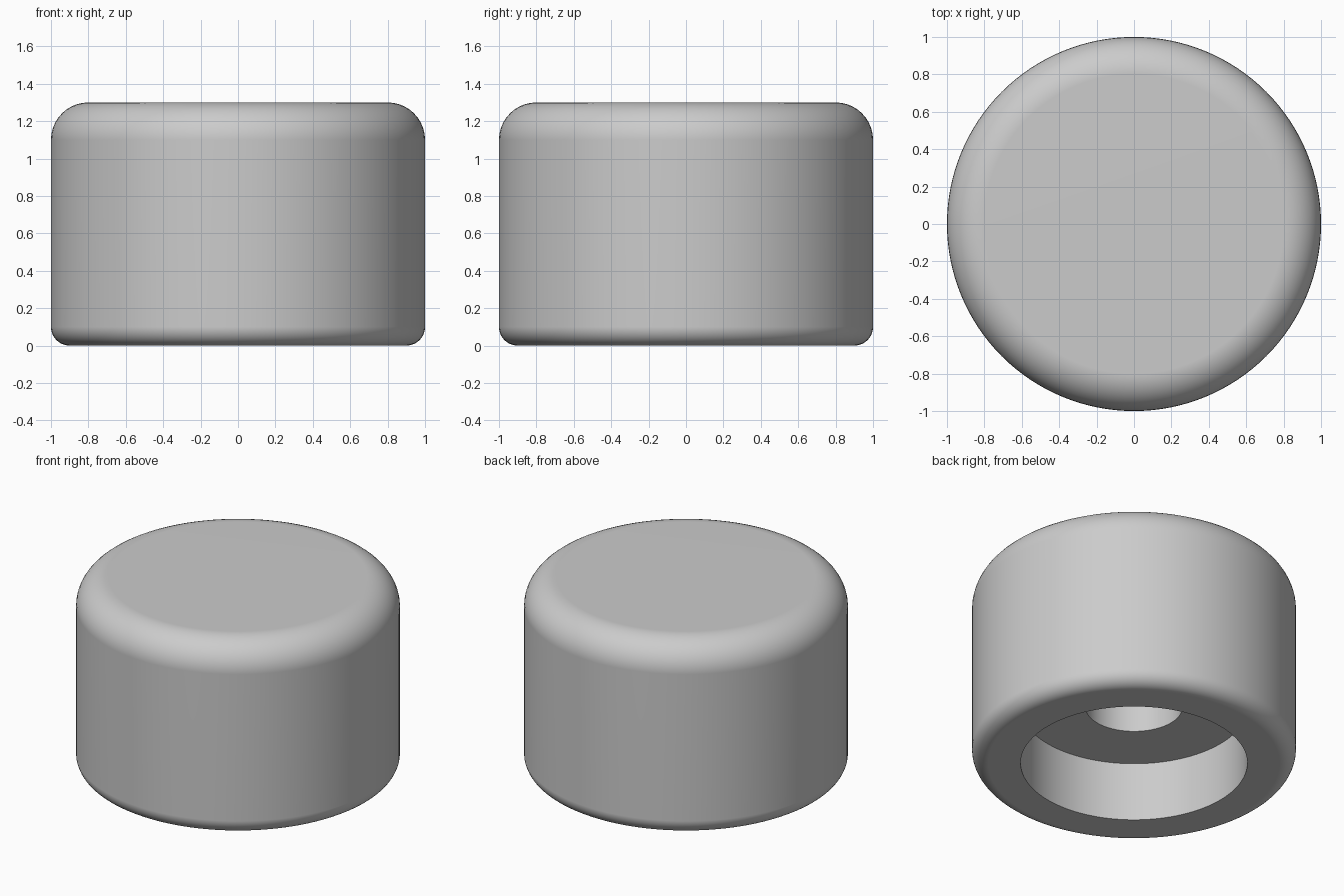
import bpy, bmesh, math

cube = bpy.data.objects.get("Cube")
if cube:
    bpy.data.objects.remove(cube, do_unlink=True)

HEIGHT, RADIUS = 1.3, 1.0
TOP_ROUND, BASE_ROUND = 0.2, 0.1
RECESS_RADIUS, RECESS_DEPTH = 0.7, 0.4
BORE_RADIUS, BORE_TOP = 0.3, 1.0
SIDES = 128

# Plain grey material
grey = bpy.data.materials.new("plain grey")
grey.use_nodes = True
colour = (0.6, 0.6, 0.6, 1)
grey.diffuse_color = colour
grey.node_tree.nodes["Principled BSDF"].inputs["Base Color"].default_value = colour


def fillet(radius, z, start, steps=10):
    """Quarter-circle of profile points at the outer wall, turning anticlockwise."""
    angles = [math.radians(start + 90 * i / steps) for i in range(steps + 1)]
    return [(RADIUS - radius + radius * math.cos(a), z + radius * math.sin(a))
            for a in angles]


# Half section: bore, stepped recess, rounded base, wall, rounded top
profile = [(0, BORE_TOP), (BORE_RADIUS, BORE_TOP), (BORE_RADIUS, RECESS_DEPTH),
           (RECESS_RADIUS, RECESS_DEPTH), (RECESS_RADIUS, 0)]
profile += fillet(BASE_ROUND, BASE_ROUND, -90)
profile += fillet(TOP_ROUND, HEIGHT - TOP_ROUND, 0)
profile.append((0, HEIGHT))

# Turn the section around the vertical axis
bm = bmesh.new()
verts = [bm.verts.new((r, 0, z)) for r, z in profile]
edges = [bm.edges.new(pair) for pair in zip(verts, verts[1:])]
bmesh.ops.spin(bm, geom=verts + edges, cent=(0, 0, 0), axis=(0, 0, 1),
               angle=math.tau, steps=SIDES, use_duplicate=False)
bmesh.ops.remove_doubles(bm, verts=bm.verts, dist=0.0001)
bmesh.ops.recalc_face_normals(bm, faces=bm.faces)
mesh = bpy.data.meshes.new("round_knob")
bm.to_mesh(mesh)
bm.free()
mesh.materials.append(grey)

knob = bpy.data.objects.new("round_knob", mesh)
bpy.context.collection.objects.link(knob)
bpy.context.view_layer.objects.active = knob
knob.select_set(True)
bpy.ops.object.shade_smooth_by_angle(angle=math.radians(35))

# Keep the flat faces evenly shaded beside the rounded rims
weighted = knob.modifiers.new("even_shading", 'WEIGHTED_NORMAL')
weighted.keep_sharp = True
